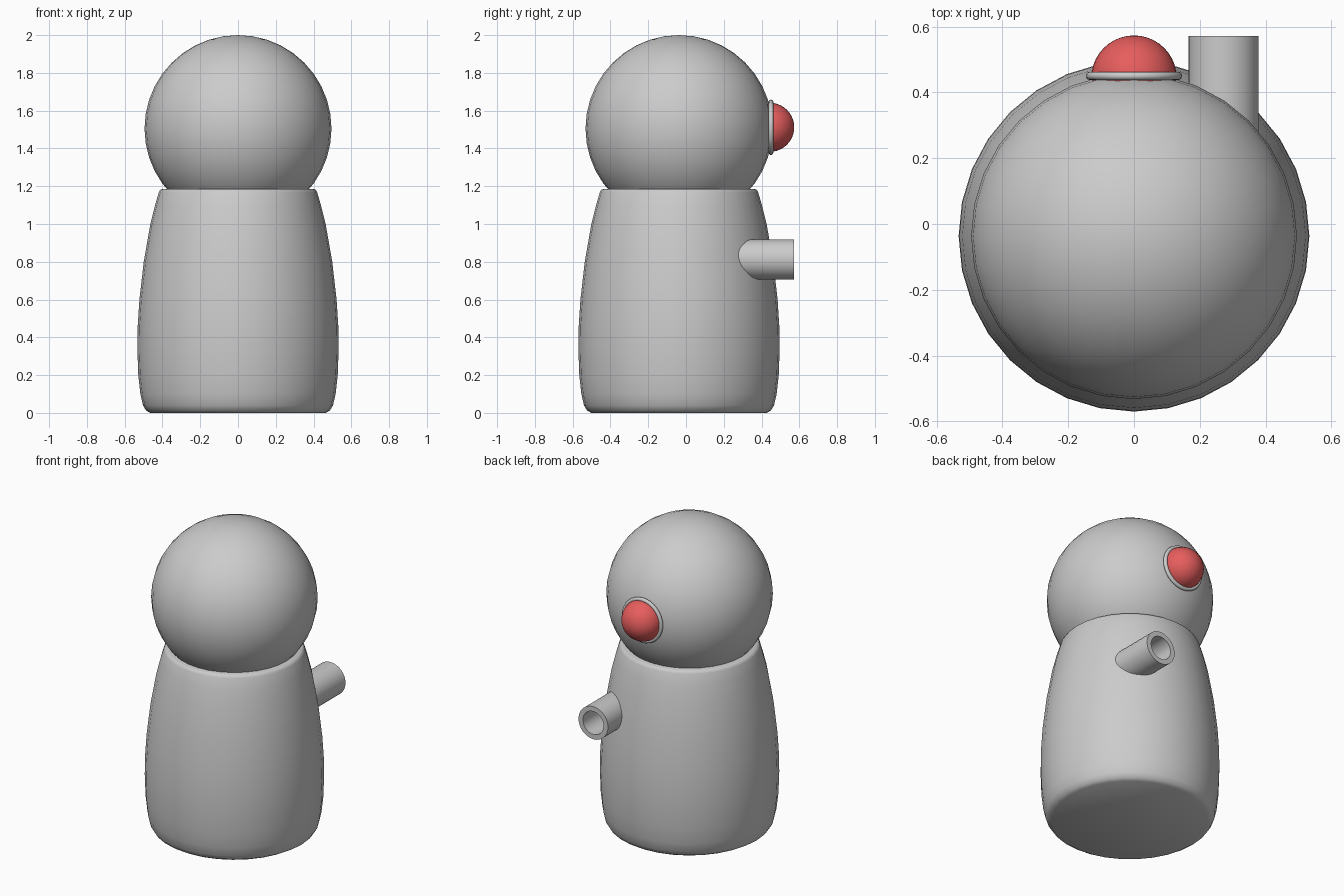
import bpy, bmesh, math
from mathutils import Matrix

if "Cube" in bpy.data.objects:
    bpy.data.objects.remove(bpy.data.objects["Cube"])

AXIS_Y = -0.037          # body and head share this vertical axis
TURN = Matrix.Rotation(-math.pi / 2, 4, 'X')   # local z -> world +y


def lathe(name, profile, steps, location, closed=False, turn=False):
    """Spin an (r, z) profile around z; points with r = 0 become poles."""
    bm = bmesh.new()
    verts = [bm.verts.new((r, 0, z)) for r, z in profile]
    pairs = list(zip(verts, verts[1:]))
    if closed:
        pairs.append((verts[-1], verts[0]))
    edges = [bm.edges.new(p) for p in pairs]
    bmesh.ops.spin(bm, geom=verts + edges, cent=(0, 0, 0), axis=(0, 0, 1),
                   angle=2 * math.pi, steps=steps, use_merge=True)
    bmesh.ops.remove_doubles(bm, verts=bm.verts, dist=1e-5)
    bmesh.ops.recalc_face_normals(bm, faces=bm.faces)
    if turn:
        bm.transform(TURN)
    mesh = bpy.data.meshes.new(name)
    bm.to_mesh(mesh)
    bm.free()
    obj = bpy.data.objects.new(name, mesh)
    bpy.context.collection.objects.link(obj)
    obj.location = location
    bpy.ops.object.select_all(action='DESELECT')
    obj.select_set(True)
    bpy.context.view_layer.objects.active = obj
    bpy.ops.object.shade_smooth_by_angle(angle=math.radians(40))
    return obj


def arc(radius, start, end, n):
    """Points of a circle arc as (r, z), angles in degrees from the equator."""
    pts = []
    for i in range(n + 1):
        a = math.radians(start + (end - start) * i / n)
        pts.append((max(0.0, radius * math.cos(a)), radius * math.sin(a)))
    return pts


# Body: tapered, rounded at the foot and the top rim
lathe("body", [(0, 0), (0.465, 0), (0.487, 0.013), (0.503, 0.04), (0.517, 0.1),
               (0.528, 0.2), (0.533, 0.34), (0.531, 0.46), (0.522, 0.6),
               (0.499, 0.8), (0.464, 1.0), (0.439, 1.1), (0.419, 1.168),
               (0.412, 1.181), (0.4, 1.186), (0, 1.186)], 32, (0, AXIS_Y, 0))

# Head
lathe("head", arc(0.495, -90, 90, 20), 32, (0, AXIS_Y, 1.505))

# Red dome lens on the back of the head
lens = lathe("lens", [(0, -0.03), (0.13, -0.03)] + arc(0.13, 0, 90, 10), 32,
             (0, 0.443, 1.512), turn=True)
red = bpy.data.materials.new("red")
red.diffuse_color = (0.8, 0.11, 0.11, 1)
red.use_nodes = True
red.node_tree.nodes["Principled BSDF"].inputs["Base Color"].default_value = red.diffuse_color
lens.data.materials.append(red)

# Ring around the lens
ring = [(0.134 + r, z) for r, z in
        [(0.0125 * math.cos(t * math.pi / 6), 0.0125 * math.sin(t * math.pi / 6))
         for t in range(12)]]
lathe("lens_ring", ring, 32, (0, 0.45, 1.512), closed=True, turn=True)

# Hollow pipe stub on the back of the body
lathe("pipe", [(0.107, 0), (0.107, 0.42), (0.075, 0.42), (0.075, 0)], 32,
      (0.272, 0.152, 0.812), closed=True, turn=True)
